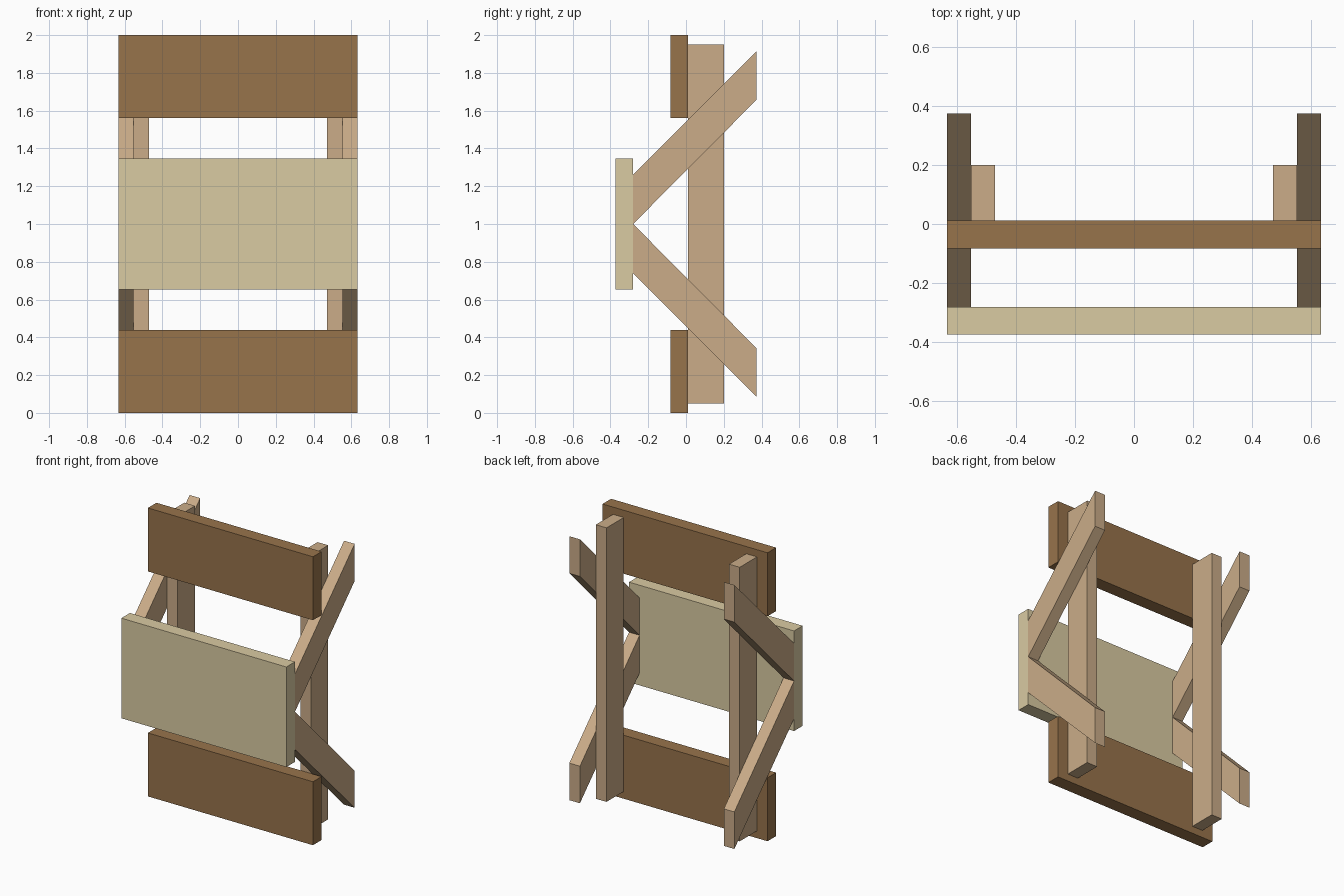
import bpy

if "Cube" in bpy.data.objects:
    bpy.data.objects.remove(bpy.data.objects["Cube"])


def make_material(name, rgb):
    mat = bpy.data.materials.new(name)
    mat.diffuse_color = [c ** 2.2 for c in rgb] + [1.0]
    mat.use_nodes = True
    mat.node_tree.nodes["Principled BSDF"].inputs["Base Color"].default_value = mat.diffuse_color
    return mat


BROWN = make_material("brown_wood", (0.59, 0.45, 0.30))
PALE = make_material("pale_wood", (0.85, 0.79, 0.63))
TAN = make_material("tan_wood", (0.79, 0.67, 0.53))


def extrude_profile(name, profile, x0, x1, mat):
    """Extrude a (y, z) outline, counter-clockwise seen from +x, along x."""
    n = len(profile)
    verts = [(x, y, z) for x in (x0, x1) for y, z in profile]
    faces = [tuple(reversed(range(n))), tuple(range(n, 2 * n))]
    faces += [(i, (i + 1) % n, (i + 1) % n + n, i + n) for i in range(n)]
    mesh = bpy.data.meshes.new(name)
    mesh.from_pydata(verts, [], faces)
    mesh.materials.append(mat)
    obj = bpy.data.objects.new(name, mesh)
    bpy.context.collection.objects.link(obj)
    return obj


def rect(y0, y1, z0, z1):
    return [(y0, z0), (y1, z0), (y1, z1), (y0, z1)]


HALF = 0.633    # half width of the boards
INNER = 0.552   # joint between posts and braces

# Three front boards, the middle one standing forward
extrude_profile("top_board", rect(-0.083, 0.011, 1.56, 2.0), -HALF, HALF, BROWN)
extrude_profile("bottom_board", rect(-0.083, 0.011, 0.0, 0.44), -HALF, HALF, BROWN)
extrude_profile("middle_board", rect(-0.374, -0.28, 0.653, 1.347), -HALF, HALF, PALE)

# Diagonal brace outlines: plumb-cut ends, mirrored about z = 1
upper = [(-0.28, 1.0), (0.374, 1.658), (0.374, 1.915), (-0.28, 1.261)]
lower = [(y, 2.0 - z) for y, z in reversed(upper)]

# Posts and braces on both sides
for side, s in (("left", -1), ("right", 1)):
    x0, x1 = sorted((s * 0.47, s * INNER))
    extrude_profile(f"{side}_post", rect(0.011, 0.2, 0.05, 1.95), x0, x1, TAN)
    x0, x1 = sorted((s * INNER, s * HALF))
    extrude_profile(f"{side}_upper_brace", upper, x0, x1, TAN)
    extrude_profile(f"{side}_lower_brace", lower, x0, x1, TAN)
